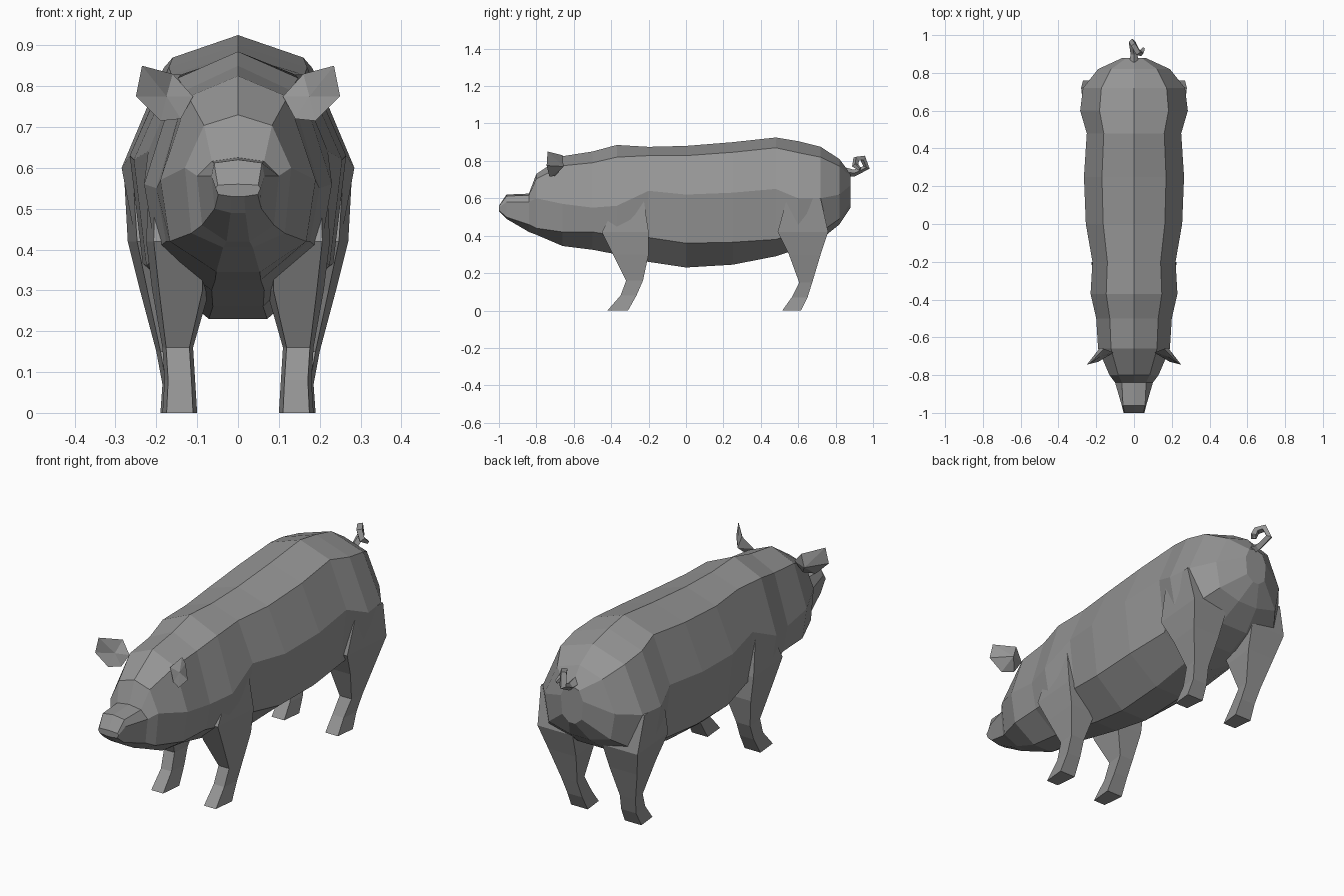
import bpy
import bmesh

default_cube = bpy.data.objects.get("Cube")
if default_cube:
    bpy.data.objects.remove(default_cube, do_unlink=True)

SKIN = (0.3, 0.3, 0.3, 1.0)
skin = bpy.data.materials.new("grey_skin")
skin.use_nodes = True
skin.diffuse_color = SKIN
skin.node_tree.nodes["Principled BSDF"].inputs["Base Color"].default_value = SKIN


def add_mesh(name, bm):
    """Turn a bmesh into a flat shaded object with the skin material."""
    bmesh.ops.recalc_face_normals(bm, faces=bm.faces)
    mesh = bpy.data.meshes.new(name)
    bm.to_mesh(mesh)
    bm.free()
    mesh.materials.append(skin)
    obj = bpy.data.objects.new(name, mesh)
    bpy.context.scene.collection.objects.link(obj)
    return obj


def loft(name, rings):
    """Bridge a list of closed rings and cap both ends."""
    bm = bmesh.new()
    loops = [[bm.verts.new(point) for point in ring] for ring in rings]
    count = len(loops[0])
    for first, second in zip(loops, loops[1:]):
        for i in range(count):
            j = (i + 1) % count
            bm.faces.new((first[i], first[j], second[j], second[i]))
    bm.faces.new(loops[0])
    bm.faces.new(loops[-1])
    return add_mesh(name, bm)


def body_ring(y, top, middle, low, belly, width):
    """Cross-section: spine, shoulder line, flank, lower flank, belly."""
    shoulder = width * (0.9 if y < -0.9 else 0.64)
    shoulder_z = top - 0.2 * (top - middle)
    half = [(shoulder, shoulder_z), (width, middle),
            (0.88 * width, low), (0.28 * width, belly)]
    left = [(x, y, z) for x, z in half]
    right = [(-x, y, z) for x, z in reversed(half)]
    return [(0, y, top)] + left + right


# Head and body in one hull, from snout to rump
body_stations = [
    (-1.0, 0.56, 0.55, 0.535, 0.53, 0.055),
    (-0.96, 0.62, 0.58, 0.50, 0.49, 0.065),
    (-0.84, 0.625, 0.58, 0.46, 0.42, 0.10),
    (-0.80, 0.73, 0.60, 0.44, 0.405, 0.13),
    (-0.66, 0.825, 0.57, 0.42, 0.345, 0.19),
    (-0.50, 0.85, 0.55, 0.42, 0.325, 0.20),
    (-0.37, 0.885, 0.56, 0.40, 0.30, 0.23),
    (-0.20, 0.875, 0.64, 0.39, 0.26, 0.22),
    (0.0, 0.88, 0.62, 0.36, 0.23, 0.255),
    (0.25, 0.90, 0.63, 0.365, 0.245, 0.265),
    (0.48, 0.925, 0.65, 0.38, 0.29, 0.25),
    (0.60, 0.905, 0.60, 0.42, 0.33, 0.285),
    (0.72, 0.875, 0.60, 0.42, 0.38, 0.27),
    (0.82, 0.81, 0.62, 0.49, 0.46, 0.19),
    (0.88, 0.73, 0.67, 0.58, 0.55, 0.06),
]
loft("body", [body_ring(*station) for station in body_stations])

# Legs: height, front and back, inner and outer
front_leg = [
    (0.62, -0.34, -0.23, 0.12, 0.215),
    (0.42, -0.45, -0.20, 0.07, 0.225),
    (0.30, -0.39, -0.20, 0.07, 0.21),
    (0.16, -0.32, -0.23, 0.11, 0.185),
    (0.08, -0.35, -0.265, 0.105, 0.18),
    (0.0, -0.42, -0.31, 0.10, 0.185),
]
back_leg = [
    (0.60, 0.54, 0.72, 0.10, 0.28),
    (0.42, 0.49, 0.76, 0.08, 0.27),
    (0.30, 0.55, 0.72, 0.09, 0.24),
    (0.15, 0.605, 0.675, 0.115, 0.20),
    (0.07, 0.565, 0.65, 0.105, 0.185),
    (0.0, 0.515, 0.615, 0.10, 0.19),
]


def leg_ring(side, z, front, back, inner, outer):
    """Four-sided section, a little narrower at the front edge."""
    taper = 0.12 * (outer - inner)
    return [(side * (inner + taper), front, z), (side * (outer - taper), front, z),
            (side * outer, back, z), (side * inner, back, z)]


# Ear rim, with a hollow front and a pointed back
ear_rim = [(0.11, -0.68, 0.775), (0.16, -0.66, 0.83), (0.235, -0.74, 0.85),
           (0.25, -0.745, 0.775), (0.19, -0.73, 0.715), (0.14, -0.70, 0.72)]
ear_centres = [(0.175, -0.70, 0.775), (0.18, -0.655, 0.77)]


def add_ear(name, side):
    bm = bmesh.new()
    rim = [bm.verts.new((side * x, y, z)) for x, y, z in ear_rim]
    for x, y, z in ear_centres:
        centre = bm.verts.new((side * x, y, z))
        for i, vert in enumerate(rim):
            bm.faces.new((vert, rim[i - 1], centre))
    return add_mesh(name, bm)


for side, label in ((1, "left"), (-1, "right")):
    loft("front_leg_" + label, [leg_ring(side, *row) for row in front_leg])
    loft("back_leg_" + label, [leg_ring(side, *row) for row in back_leg])
    add_ear("ear_" + label, side)

# Curly tail as a thin tube
tail_path = [(0, 0.85, 0.74), (0, 0.90, 0.735), (-0.01, 0.965, 0.765),
             (0.0, 0.945, 0.815), (0.02, 0.91, 0.81),
             (0.035, 0.905, 0.775), (0.05, 0.93, 0.755)]
curve = bpy.data.curves.new("tail", "CURVE")
curve.dimensions = "3D"
curve.bevel_depth = 0.018
curve.bevel_resolution = 0
curve.use_fill_caps = True
spline = curve.splines.new("POLY")
spline.points.add(len(tail_path) - 1)
for point, place in zip(spline.points, tail_path):
    point.co = (*place, 1)
spline.points[0].radius = 1.4
spline.points[-1].radius = 0.5
spline.use_smooth = False
curve.materials.append(skin)
tail = bpy.data.objects.new("tail", curve)
bpy.context.scene.collection.objects.link(tail)
